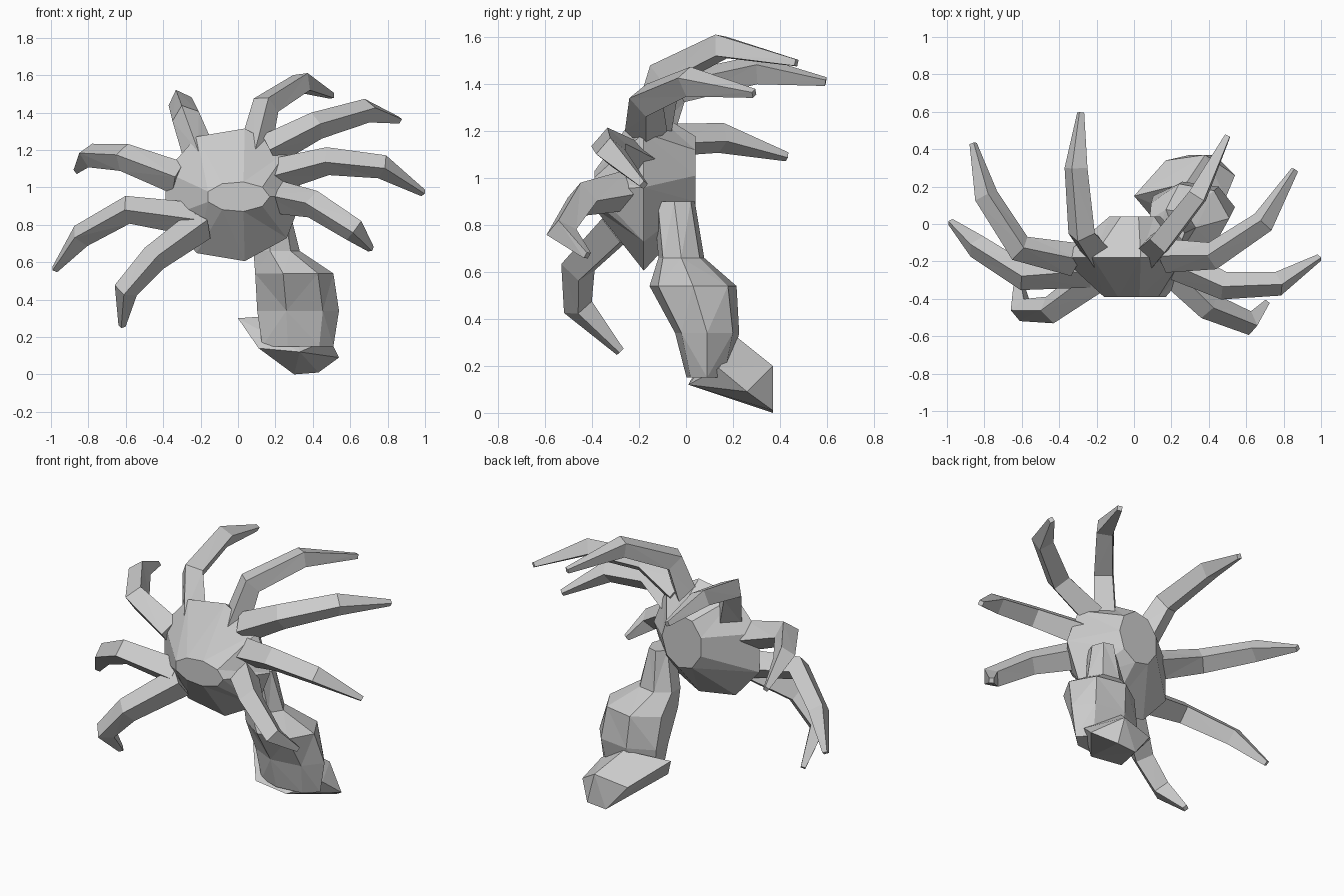
import bpy, bmesh, math
from mathutils import Vector

if "Cube" in bpy.data.objects:
    bpy.data.objects.remove(bpy.data.objects["Cube"])

X, Y, Z = Vector((1, 0, 0)), Vector((0, 1, 0)), Vector((0, 0, 1))


def finish(name, bm):
    bmesh.ops.recalc_face_normals(bm, faces=bm.faces)
    mesh = bpy.data.meshes.new(name)
    bm.to_mesh(mesh)
    bm.free()
    ob = bpy.data.objects.new(name, mesh)
    bpy.context.collection.objects.link(ob)


def loft(name, rings, sides):
    """Skin closed rings, each given as centre plus two radius vectors."""
    bm = bmesh.new()
    loops = [[bm.verts.new(c + u * math.cos(a) + w * math.sin(a))
              for a in (math.tau * k / sides for k in range(sides))]
             for c, u, w in rings]
    for a, b in zip(loops, loops[1:]):
        for k in range(sides):
            j = (k + 1) % sides
            bm.faces.new((a[k], a[j], b[j], b[k]))
    bm.faces.new(loops[0])
    bm.faces.new(loops[-1])
    bmesh.ops.triangulate(bm, faces=bm.faces)
    finish(name, bm)


def leg(name, *path, radii=(0.09, 0.075, 0.065, 0.02)):
    """Bent tapered leg with a four-sided section, free of twist."""
    pts = [Vector(p) for p in path]
    rings, old, u = [], None, None
    for i, p in enumerate(pts):
        t = (pts[min(i + 1, len(pts) - 1)] - pts[max(i - 1, 0)]).normalized()
        u = old.rotation_difference(t) @ u if old else t.cross(Y).normalized()
        old = t
        rings.append((p, u * radii[i], t.cross(u) * radii[i]))
    loft(name, rings, 4)


# Faceted body, rings stacked front to back
body = [(0.00, -0.39, 0.95, 0.17, 0.08), (-0.03, -0.18, 0.96, 0.38, 0.36),
        (0.00, 0.04, 1.01, 0.14, 0.17)]
loft("body", [(Vector((x, y, z)), X * a, Z * b) for x, y, z, a, b in body], 9)

# Narrow waist swelling into the abdomen, rings stacked downwards
abdomen = [(0.20, -0.05, 0.90, 0.07, 0.09), (0.20, -0.02, 0.66, 0.13, 0.10),
           (0.29, 0.03, 0.54, 0.22, 0.19), (0.31, 0.09, 0.34, 0.23, 0.14),
           (0.31, 0.09, 0.15, 0.20, 0.09)]
loft("abdomen", [(Vector((x, y, z)), X * a, Y * b) for x, y, z, a, b in abdomen], 7)

# Flared abdomen tip
bm = bmesh.new()
for p in ((0.11, 0.02, 0.14), (0.33, 0.01, 0.12), (0.49, 0.14, 0.19),
          (0.54, 0.26, 0.09), (0.30, 0.37, 0.0), (0.43, 0.37, 0.01),
          (0.38, 0.37, 0.20), (0.17, 0.34, 0.16), (0.0, 0.15, 0.30),
          (0.28, 0.22, 0.32)):
    bm.verts.new(p)
bmesh.ops.convex_hull(bm, input=bm.verts)
finish("abdomen_tip", bm)

# Left legs, top to bottom
leg("left_leg_1", (-0.20, -0.15, 1.16), (-0.28, -0.05, 1.38),
    (-0.31, 0.30, 1.46), (-0.285, 0.595, 1.41))
leg("left_leg_2", (-0.32, -0.19, 1.05), (-0.61, -0.13, 1.16),
    (-0.79, 0.15, 1.17), (-0.86, 0.43, 1.09))
leg("left_leg_3", (-0.24, -0.25, 0.83), (-0.59, -0.28, 0.88),
    (-0.84, -0.12, 0.74), (-0.98, 0.01, 0.56))
leg("left_leg_4", (-0.20, -0.28, 0.80), (-0.45, -0.46, 0.62),
    (-0.60, -0.46, 0.45), (-0.62, -0.28, 0.26))

# Right legs, top to bottom
leg("right_leg_1", (0.08, -0.16, 1.15), (0.15, -0.09, 1.44),
    (0.34, 0.15, 1.56), (0.50, 0.47, 1.49))
leg("right_leg_2", (0.17, -0.17, 1.20), (0.42, -0.17, 1.33),
    (0.69, 0.01, 1.41), (0.86, 0.29, 1.36))
leg("right_leg_3", (0.22, -0.21, 1.07), (0.48, -0.33, 1.14),
    (0.77, -0.32, 1.11), (0.99, -0.18, 0.97))
leg("right_leg_4", (0.20, -0.24, 0.95), (0.40, -0.44, 0.91),
    (0.62, -0.53, 0.77), (0.71, -0.42, 0.67))
